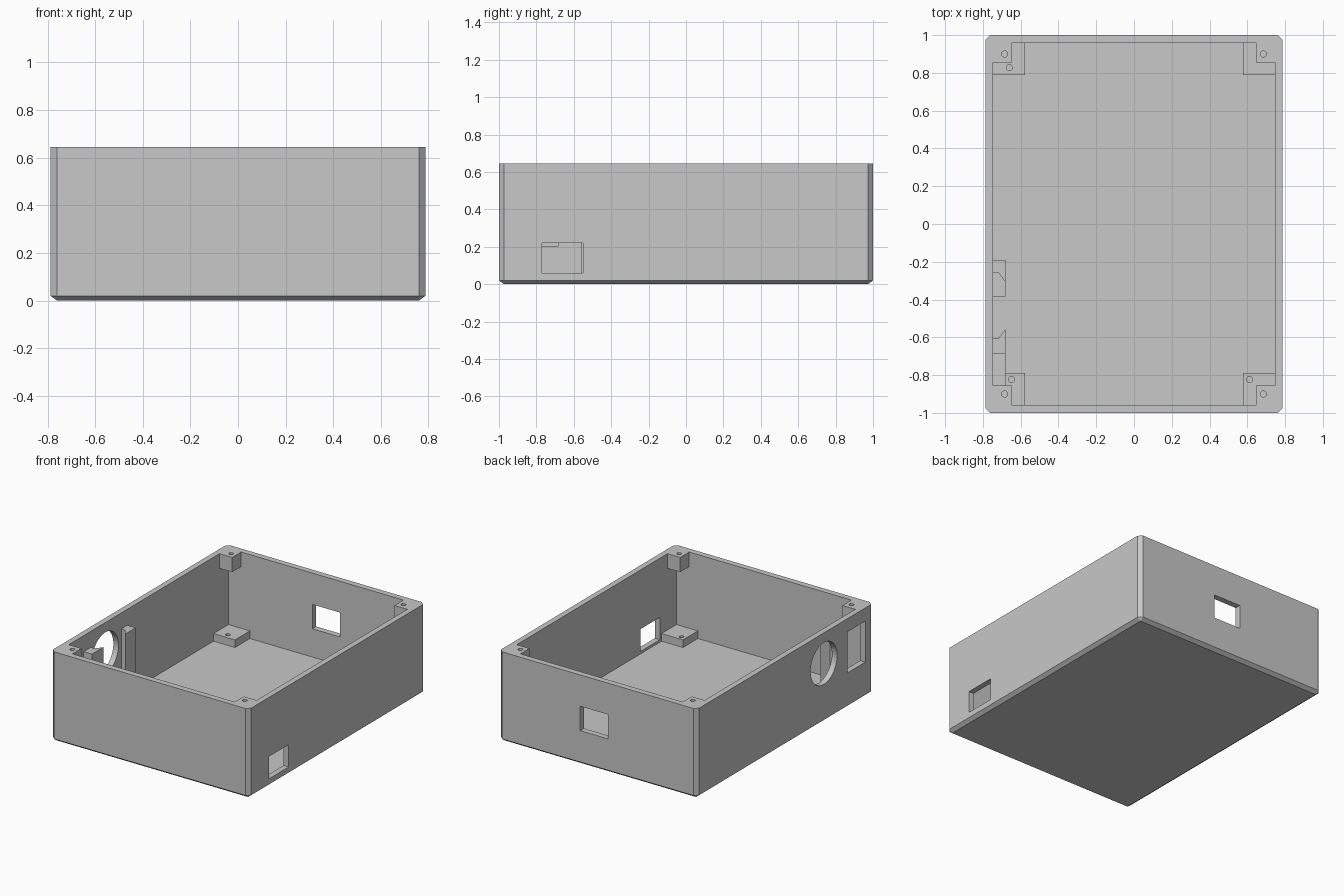
import bpy, bmesh, math
from mathutils import Matrix, Vector

if "Cube" in bpy.data.objects:
    bpy.data.objects.remove(bpy.data.objects["Cube"], do_unlink=True)

# Single grey plastic
grey = bpy.data.materials.new("grey_plastic")
grey.use_nodes = True
colour = (0.58, 0.58, 0.58, 1)
grey.diffuse_color = colour
grey.node_tree.nodes["Principled BSDF"].inputs["Base Color"].default_value = colour

HX, HY, HEIGHT = 0.787, 1.0, 0.645          # outer half sizes and height
IX, IY, FLOOR = 0.746, 0.957, 0.042         # cavity half sizes and floor level
CLIP_X = -0.68                              # inner face of the wall clips


def finish(bm, name):
    bmesh.ops.recalc_face_normals(bm, faces=bm.faces)
    mesh = bpy.data.meshes.new(name)
    bm.to_mesh(mesh)
    bm.free()
    mesh.materials.append(grey)
    obj = bpy.data.objects.new(name, mesh)
    bpy.context.collection.objects.link(obj)
    return obj


def box_mesh(x, y, z):
    """Box from (low, high) pairs."""
    bm = bmesh.new()
    bmesh.ops.create_cube(bm, size=1)
    for v in bm.verts:
        v.co = Vector([sum(r) / 2 + c * abs(r[1] - r[0]) for r, c in zip((x, y, z), v.co)])
    return bm


def box(name, x, y, z):
    return finish(box_mesh(x, y, z), name)


def cylinder(name, centre, radius, depth, axis="Z", sides=24):
    bm = bmesh.new()
    turn = Matrix.Rotation(math.pi / 2, 4, "Y") if axis == "X" else Matrix.Identity(4)
    bmesh.ops.create_cone(bm, cap_ends=True, segments=sides, radius1=radius, radius2=radius,
                          depth=depth, matrix=Matrix.Translation(centre) @ turn)
    return finish(bm, name)


def cut(obj, cutter):
    """Subtract the cutter, bake the result and discard the cutter."""
    mod = obj.modifiers.new("cut", "BOOLEAN")
    mod.operation, mod.solver, mod.object = "DIFFERENCE", "EXACT", cutter
    bpy.context.view_layer.objects.active = obj
    bpy.ops.object.modifier_apply(modifier=mod.name)
    bpy.data.objects.remove(cutter, do_unlink=True)


def prism(name, outline, z0, z1):
    bm = bmesh.new()
    face = bm.faces.new([bm.verts.new((x, y, z0)) for x, y in outline])
    top = bmesh.ops.extrude_face_region(bm, geom=[face])
    bmesh.ops.translate(bm, vec=(0, 0, z1 - z0),
                        verts=[g for g in top["geom"] if isinstance(g, bmesh.types.BMVert)])
    return finish(bm, name)


# Open case: chamfered block, rim left sharp
bm = box_mesh((-HX, HX), (-HY, HY), (0, HEIGHT))
edges = [e for e in bm.edges if any(v.co.z < 0.1 for v in e.verts)]
bmesh.ops.bevel(bm, geom=edges, offset=0.026, segments=1, affect="EDGES", profile=0.5)
for v in bm.verts:
    if 0.01 < v.co.z < 0.1:
        v.co.z = 0.02
case = finish(bm, "case_shell")
cut(case, box("cavity_cutter", (-IX, IX), (-IY, IY), (FLOOR, 1)))

# Openings in the walls
cut(case, box("side_port_cutter", (0.7, 0.9), (-0.77, -0.55), (0.06, 0.22)))
cut(case, box("back_port_cutter", (-0.08, 0.14), (0.9, 1.1), (0.245, 0.42)))
cut(case, box("switch_port_cutter", (-0.9, -0.7), (-0.91, -0.71), (0.255, 0.55)))
cut(case, cylinder("round_port_cutter", (-HX, -0.44, 0.425), 0.15, 0.2, "X", 48))

# Corner lid posts and floor standoffs, with screw holes
standoff_holes = {(-1, 1): (-0.66, 0.828), (1, 1): (0.67, 0.87),
                  (-1, -1): (-0.648, -0.823), (1, -1): (0.611, -0.823)}
for (sx, sy), (hx, hy) in standoff_holes.items():
    label = ("front" if sy < 0 else "back") + ("_left" if sx > 0 else "_right")
    post = box(label + "_lid_post", sorted((sx * IX, sx * 0.645)),
               sorted((sy * IY, sy * 0.855)), (HEIGHT - 0.105, HEIGHT))
    cut(post, cylinder("screw_cutter", (sx * 0.685, sy * 0.9, HEIGHT), 0.016, 0.16))
    standoff = box(label + "_standoff", sorted((sx * IX, sx * 0.576)),
                   sorted((sy * IY, sy * 0.788)), (FLOOR, 0.097))
    cut(standoff, cylinder("screw_cutter", (hx, hy, 0.097), 0.016, 0.08))

# Hooked clips either side of the round opening
for name, d, outer in (("rear_clip", 1, -0.19), ("front_clip", -1, -0.685)):
    inner = -0.432 + d * 0.174
    tip = inner - d * 0.05
    prism(name, [(-IX, outer), (-IX, inner), (-0.718, inner), (CLIP_X, tip),
                 (CLIP_X, outer)], FLOOR, 0.53)

# Low ledges on the wall beside the clips
box("rear_ledge", (-IX, CLIP_X), (-0.384, -0.19), (FLOOR, 0.2))
box("front_ledge", (-IX, CLIP_X), (-0.88, -0.685), (FLOOR, 0.2))
